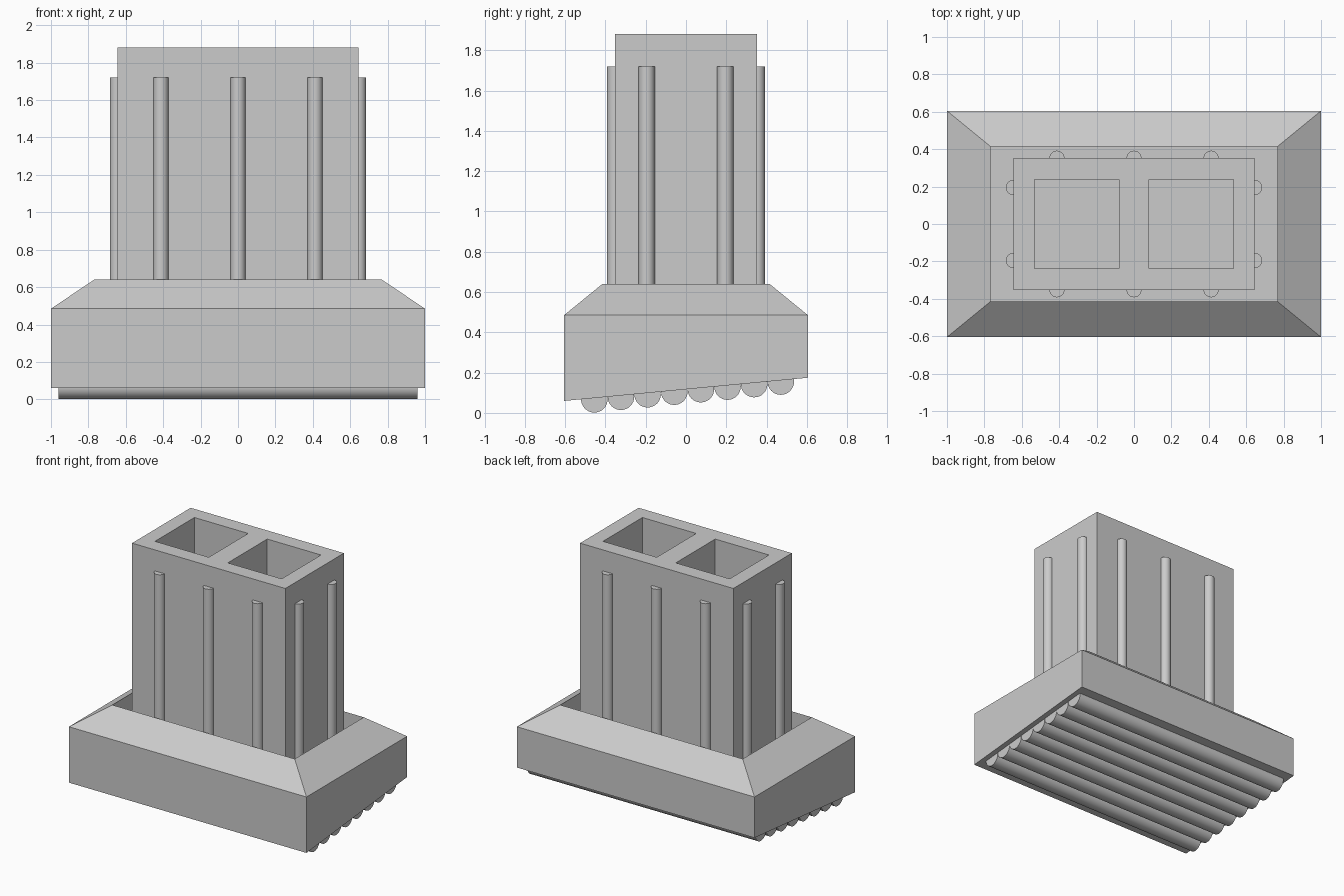
import bpy, bmesh, math
from mathutils import Vector

if "Cube" in bpy.data.objects:
    bpy.data.objects.remove(bpy.data.objects["Cube"], do_unlink=True)

grey = bpy.data.materials.new("light_grey")
grey.use_nodes = True
GREY = (0.6, 0.6, 0.6, 1)
grey.diffuse_color = GREY
grey.node_tree.nodes["Principled BSDF"].inputs["Base Color"].default_value = GREY

HALF_W, HALF_D = 1.0, 0.605
FLOOR, RIM = 0.32, 0.64


def sole_height(y):
    return 0.117 + 0.095 * y


def finish(bm, name):
    bmesh.ops.recalc_face_normals(bm, faces=bm.faces)
    mesh = bpy.data.meshes.new(name)
    bm.to_mesh(mesh)
    bm.free()
    mesh.materials.append(grey)
    obj = bpy.data.objects.new(name, mesh)
    bpy.context.collection.objects.link(obj)
    return obj


def rod(name, location, radius, length, along_x=False):
    turn = (0, math.pi / 2, 0) if along_x else (0, 0, 0)
    bpy.ops.mesh.primitive_cylinder_add(vertices=32, radius=radius, depth=length,
                                        location=location, rotation=turn)
    obj = bpy.context.object
    obj.name = name
    obj.data.materials.append(grey)
    bpy.ops.object.shade_smooth_by_angle(angle=math.radians(40))


# Shoe: slanted sole, upright sides, sloped shoulder and a well inside the rim
def ring(bm, w, d, height):
    corners = [(-w, -d), (w, -d), (w, d), (-w, d)]
    return [bm.verts.new((x, y, height(y))) for x, y in corners]


bm = bmesh.new()
rings = [ring(bm, HALF_W, HALF_D, sole_height),
         ring(bm, HALF_W, HALF_D, lambda y: 0.485),
         ring(bm, 0.768, 0.415, lambda y: RIM),
         ring(bm, 0.768, 0.415, lambda y: FLOOR)]
for low, high in zip(rings, rings[1:]):
    for i in range(4):
        j = (i + 1) % 4
        bm.faces.new((low[i], low[j], high[j], high[i]))
bm.faces.new(rings[0])
bm.faces.new(rings[-1])
finish(bm, "shoe")

# Tower: a plan with two open cells, extruded down to the well floor
xs = [-0.645, -0.533, -0.08, 0.08, 0.533, 0.645]
ys = [-0.352, -0.237, 0.237, 0.352]
bm = bmesh.new()
grid = [[bm.verts.new((x, y, 1.88)) for x in xs] for y in ys]
for r in range(3):
    for c in range(5):
        if r == 1 and c in (1, 3):
            continue
        bm.faces.new((grid[r][c], grid[r][c + 1], grid[r + 1][c + 1], grid[r + 1][c]))
result = bmesh.ops.extrude_face_region(bm, geom=bm.faces[:], use_keep_orig=True)
moved = [v for v in result["geom"] if isinstance(v, bmesh.types.BMVert)]
bmesh.ops.translate(bm, verts=moved, vec=Vector((0, 0, FLOOR - 1.88)))
finish(bm, "tower")

# Upright ribs half sunk into the tower walls
RIB_TOP = 1.72
spots = [(x, s * 0.352) for s in (-1, 1) for x in (-0.412, 0, 0.412)]
spots += [(s * 0.645, y) for s in (-1, 1) for y in (-0.195, 0.195)]
for n, (x, y) in enumerate(spots):
    rod(f"rib_{n + 1}", (x, y, (RIB_TOP + FLOOR) / 2), 0.04, RIB_TOP - FLOOR)

# Rounded grip ridges following the slanted sole
for n in range(8):
    y = -0.455 + n * 0.1322
    rod(f"grip_ridge_{n + 1}", (0, y, sole_height(y) - 0.006), 0.066, 1.92, along_x=True)
